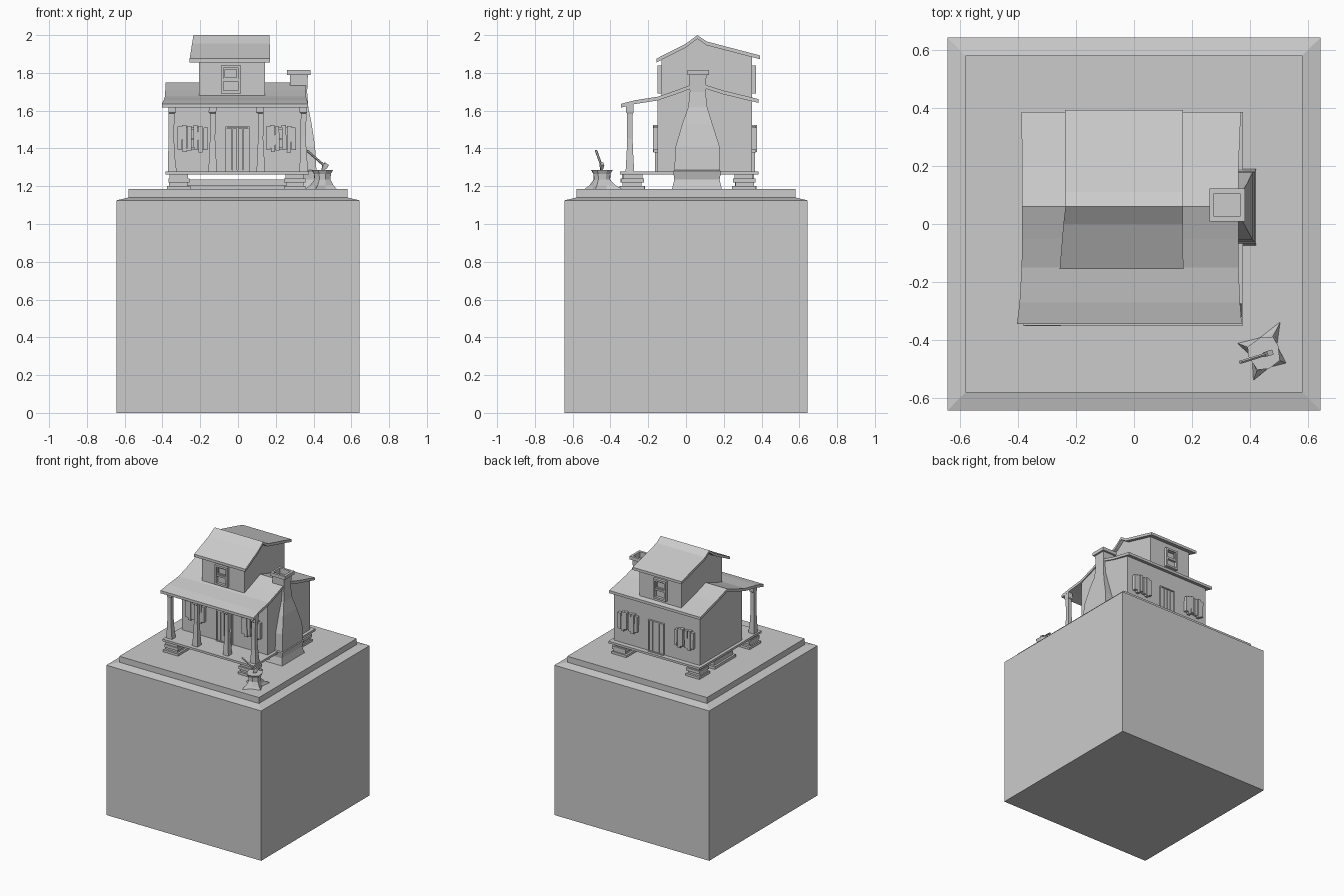
import bpy, math, random
from mathutils import Vector

if "Cube" in bpy.data.objects:
    bpy.data.objects.remove(bpy.data.objects["Cube"])

random.seed(4)

def mesh(name, verts, faces):
    me = bpy.data.meshes.new(name)
    me.from_pydata(verts, [], faces)
    me.validate()
    ob = bpy.data.objects.new(name, me)
    bpy.context.collection.objects.link(ob)
    return ob

def loft(name, rings, close=True):
    n = len(rings[0])
    verts = [tuple(p) for r in rings for p in r]
    faces = []
    for k in range(len(rings) - 1):
        for i in range(n):
            j = (i + 1) % n
            faces.append((k*n + i, k*n + j, (k+1)*n + j, (k+1)*n + i))
    if close:
        faces.append(tuple(reversed(range(n))))
        faces.append(tuple(range((len(rings)-1)*n, len(rings)*n)))
    return mesh(name, verts, faces)

def rect(x0, x1, y0, y1, z):
    return [(x0, y0, z), (x1, y0, z), (x1, y1, z), (x0, y1, z)]

def box(name, x0, x1, y0, y1, z0, z1):
    return loft(name, [rect(x0, x1, y0, y1, z0), rect(x0, x1, y0, y1, z1)])

def prism(name, prof, x0, x1):
    # (y, z) outline, counter-clockwise seen from +x
    return loft(name, [[(x, y, z) for y, z in prof] for x in (x0, x1)])

def roof(name, pts, t):
    # pts: (y, z, x_left, x_right) from front eave to back eave
    rings = [[(a, y, z - t), (b, y, z - t), (b, y, z), (a, y, z)] for y, z, a, b in pts]
    return loft(name, [r[::-1] for r in rings])

# Pedestal
s, p = 0.643, 0.58
loft("pedestal", [rect(-w, w, -w, w, z) for w, z in
     ((s, 0), (s, 1.125), (p, 1.14), (p, 1.185))])

# Stacked stone footings and the long centre footing
def footing(name, x0, x1, y0, y1):
    for k, (inset, z0, z1) in enumerate(((0, 1.183, 1.202), (.012, 1.202, 1.22),
                                         (.004, 1.22, 1.242), (.014, 1.242, 1.264))):
        d = [inset + random.uniform(-.004, .004) for _ in range(4)]
        box(f"{name}_{k}", x0 + d[0], x1 - d[1], y0 + d[2], y1 - d[3], z0, z1)

for nx, x0, x1 in (("left", -.375, -.255), ("right", .24, .36)):
    for ny, y0, y1 in (("front", -.35, -.22), ("back", .245, .37)):
        footing(f"footing_{ny}_{nx}", x0, x1, y0, y1)
box("centre_footing_base", -.365, .33, -.07, .18, 1.183, 1.205)
box("centre_footing_top", -.35, .33, -.055, .165, 1.205, 1.235)

# Floor deck
box("floor_deck", -.383, .375, -.35, .385, 1.263, 1.279)

# Walls of both storeys
prism("lower_walls", [(-.15, 1.275), (.35, 1.275), (.35, 1.655), (.06, 1.738), (-.15, 1.662)],
      -.36, .352)
prism("upper_walls", [(-.13, 1.64), (.35, 1.62), (.35, 1.89), (.11, 1.952), (.06, 1.985),
                      (0, 1.942), (-.13, 1.876)], -.206, .143)

# Roofs
roof("lower_roof", [(-.345, 1.636, -.403, .371), (-.27, 1.655, -.394, .365),
                    (-.15, 1.674, -.387, .36), (-.05, 1.708, -.385, .36),
                    (.06, 1.75, -.385, .36), (.2, 1.706, -.385, .36),
                    (.385, 1.661, -.388, .368)], .02)
roof("upper_roof", [(-.155, 1.876, -.256, .17), (-.0, 1.955, -.243, .168),
                    (.06, 2.0, -.236, .168), (.11, 1.966, -.236, .168),
                    (.393, 1.892, -.238, .168)], .02)

# Porch posts, slightly crooked
for k, x in enumerate((-.35, -.133, .118, .345)):
    rings = []
    for z, h in ((1.275, .023), (1.36, .018), (1.45, .014), (1.585, .015), (1.59, .02), (1.64, .02)):
        c = x + random.uniform(-.003, .003)
        rings.append(rect(c - h, c + h, -.297 - h, -.297 + h, z))
    loft(f"porch_post_{k}", rings)

# Openings: d = -1 on the front wall, +1 on the back wall
def panel(name, x0, x1, z0, z1, wall, d, depth, skew=0):
    a, b = sorted((wall - d * .01, wall + d * depth))
    loft(name, [rect(x0, x1, a, b, z0), rect(x0 + skew, x1 + skew, a, b, z1)])

def frame(name, x0, x1, z0, z1, w, wall, d, depth):
    panel(name + "_left", x0, x0 + w, z0, z1, wall, d, depth)
    panel(name + "_right", x1 - w, x1, z0, z1, wall, d, depth)
    panel(name + "_top", x0 + w, x1 - w, z1 - w, z1, wall, d, depth)
    panel(name + "_bottom", x0 + w, x1 - w, z0, z0 + w, wall, d, depth)

for side, d, low, up in (("front", -1, -.15, -.13), ("back", 1, .35, .35)):
    # Plank door
    frame(f"{side}_door_frame", -.066, .062, 1.279, 1.515, .008, low, d, .014)
    for k in range(4):
        x = -.057 + k * .028
        panel(f"{side}_door_plank_{k}", x, x + .025, 1.287, 1.506, low, d, .009)
    # Shuttered windows
    for n, c in (("left", -.24), ("right", .228)):
        nm = f"{side}_{n}"
        frame(nm + "_window_frame", c - .036, c + .036, 1.395, 1.51, .01, low, d, .013)
        panel(nm + "_window_bar", c - .026, c + .026, 1.445, 1.453, low, d, .009)
        for k, (o, za, zb) in enumerate(((-.079, 1.395, 1.515), (-.054, 1.38, 1.525),
                                         (-.03, 1.39, 1.52), (.006, 1.395, 1.525),
                                         (.03, 1.378, 1.52), (.055, 1.392, 1.51))):
            panel(f"{nm}_shutter_plank_{k}", c + o, c + o + .023, za, zb, low, d,
                  .021 + .004 * (k % 2), random.uniform(-.004, .004))
    # Upper window with two sashes
    frame(f"{side}_upper_window", -.09, .015, 1.692, 1.84, .014, up, d, .02)
    panel(f"{side}_upper_sash_bar", -.076, .001, 1.755, 1.768, up, d, .017)
    frame(f"{side}_upper_sash", -.076, .001, 1.768, 1.826, .008, up, d, .011)

# Chimney: stone base, tapering shaft, hollow cap
sec = ((1.183, .42, -.075, .19), (1.235, .408, -.062, .178), (1.28, .42, -.068, .186),
       (1.285, .415, -.062, .18), (1.41, .408, -.055, .178), (1.53, .39, -.02, .14),
       (1.62, .372, .012, .112), (1.7, .366, .02, .104), (1.79, .37, .018, .108))
rings = [rect(.275, x, a, b, z) for z, x, a, b in sec]
rings += [rect(.26, .383, .008, .122, 1.79), rect(.26, .383, .008, .122, 1.815),
          rect(.275, .365, .025, .105, 1.815), rect(.275, .365, .025, .105, 1.775)]
loft("chimney", rings)

# Tree stump with four spreading roots
base = [(.355, -.41), (.405, -.455), (.41, -.54), (.465, -.495), (.525, -.48),
        (.493, -.42), (.505, -.335), (.435, -.39)]
cx, cy = .448, -.445
def stump_ring(f, r, z):
    out = []
    for x, y in base:
        v = Vector((x - cx, y - cy))
        v = v * f + v.normalized() * r * (1 - f)
        out.append((cx + v.x, cy + v.y, z))
    return out
loft("stump", [stump_ring(1, .05, 1.183), stump_ring(.45, .046, 1.205),
               stump_ring(.05, .044, 1.235), stump_ring(.05, .046, 1.265),
               stump_ring(.12, .056, 1.285)])

# Axe stuck in the stump
a, b = Vector((.465, -.445, 1.302)), Vector((.366, -.476, 1.388))
bpy.ops.mesh.primitive_cylinder_add(vertices=6, radius=.0065, depth=(b - a).length,
                                    location=(a + b) / 2)
handle = bpy.context.object
handle.name = "axe_handle"
handle.rotation_euler = (b - a).to_track_quat('Z', 'Y').to_euler()
head = loft("axe_head", [[(-.004, -.003, -.022), (.004, -.003, -.022), (.004, .003, -.022), (-.004, .003, -.022)],
                         rect(-.013, .013, -.008, .008, 0), rect(-.012, .012, -.009, .009, .02)])
head.location = (.458, -.447, 1.302)
head.rotation_euler = (0, math.radians(35), math.radians(17))
